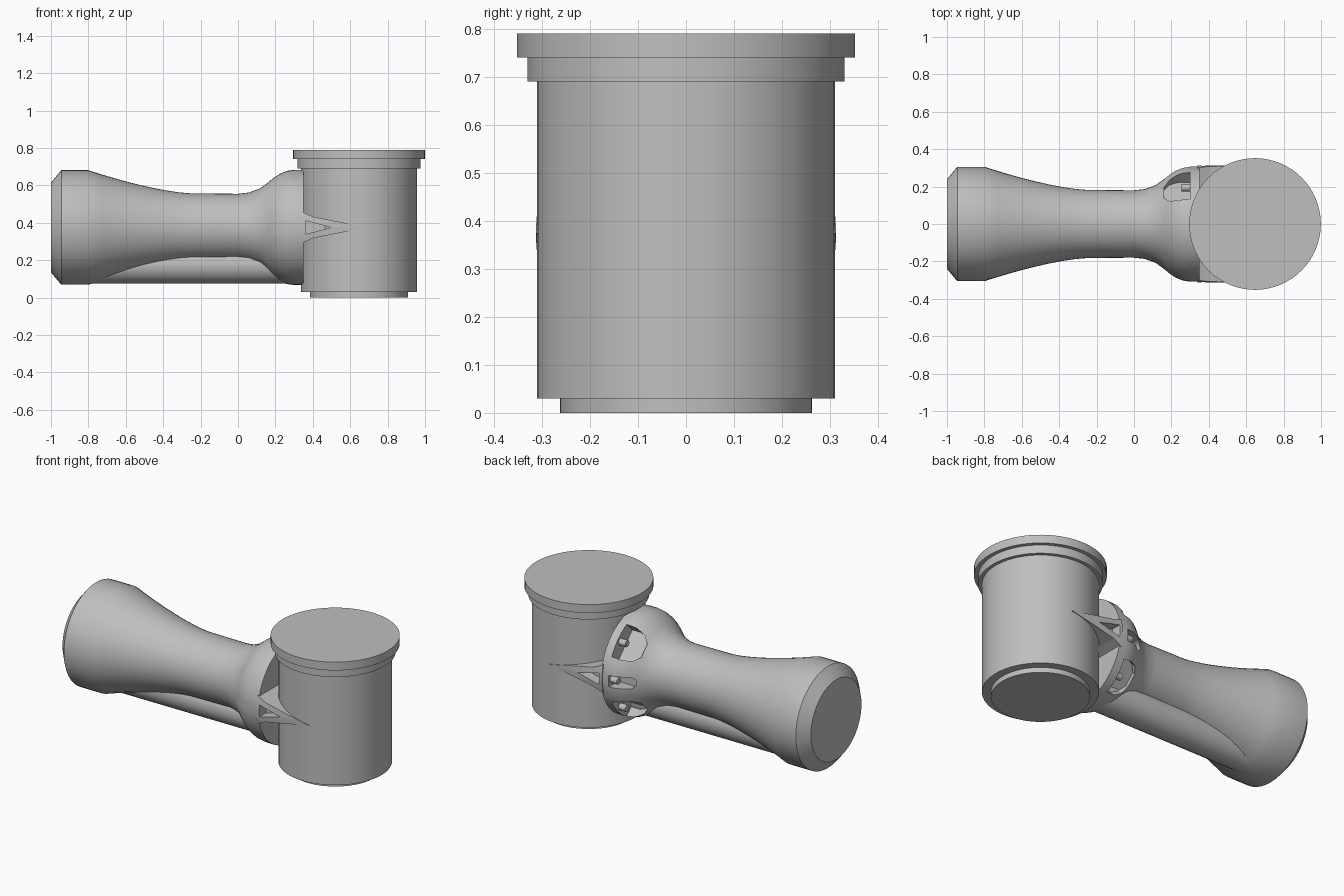
import bpy, bmesh, math
from mathutils import Matrix, Vector

if "Cube" in bpy.data.objects:
    bpy.data.objects.remove(bpy.data.objects["Cube"], do_unlink=True)

grey = bpy.data.materials.new("plain grey")
grey.use_nodes = True
grey.diffuse_color = (0.52, 0.52, 0.52, 1)
grey.node_tree.nodes["Principled BSDF"].inputs["Base Color"].default_value = grey.diffuse_color

AXIS_Z = 0.375      # height of the handle axis
POST_X = 0.647      # centre of the upright drum


def finish(bm, name, smooth=True):
    bmesh.ops.recalc_face_normals(bm, faces=bm.faces)
    mesh = bpy.data.meshes.new(name)
    bm.to_mesh(mesh)
    bm.free()
    mesh.materials.append(grey)
    ob = bpy.data.objects.new(name, mesh)
    bpy.context.collection.objects.link(ob)
    if smooth:
        shade(ob)
    return ob


def shade(ob):
    bpy.ops.object.select_all(action='DESELECT')
    ob.select_set(True)
    bpy.context.view_layer.objects.active = ob
    bpy.ops.object.shade_smooth_by_angle(angle=math.radians(30))


def lathe(name, profile, matrix, segments=48):
    """Revolve (height, radius) points about local z, capping both ends."""
    bm = bmesh.new()
    rings = []
    for h, r in profile:
        rings.append([bm.verts.new((r * math.cos(a), r * math.sin(a), h))
                      for a in (math.tau * i / segments for i in range(segments))])
    for low, high in zip(rings, rings[1:]):
        for i in range(segments):
            j = (i + 1) % segments
            bm.faces.new((low[i], low[j], high[j], high[i]))
    bm.faces.new(rings[0])
    bm.faces.new(rings[-1])
    bm.transform(matrix)
    return finish(bm, name)


def prism(name, outline, depth, matrix):
    """Extrude an (x, z) outline symmetrically along y."""
    bm = bmesh.new()
    base = bm.faces.new([bm.verts.new((x, -depth, z)) for x, z in outline])
    new = bmesh.ops.extrude_face_region(bm, geom=[base])["geom"]
    bmesh.ops.translate(bm, vec=(0, 2 * depth, 0),
                        verts=[v for v in new if isinstance(v, bmesh.types.BMVert)])
    bm.transform(matrix)
    return finish(bm, name, smooth=False)


def boolean(ob, tool, operation='DIFFERENCE'):
    mod = ob.modifiers.new("cut", 'BOOLEAN')
    mod.operation = operation
    mod.object = tool
    mod.solver = 'EXACT'
    bpy.context.view_layer.objects.active = ob
    bpy.ops.object.modifier_apply(modifier=mod.name)
    bpy.data.objects.remove(tool, do_unlink=True)


along_x = Matrix.Translation((0, 0, AXIS_Z)) @ Matrix.Rotation(math.pi / 2, 4, 'Y')

# Upright drum with stepped rim and base
lathe("drum", [(0, 0.263), (0.03, 0.263), (0.03, 0.31), (0.69, 0.31), (0.69, 0.33),
               (0.74, 0.33), (0.74, 0.352), (0.79, 0.352)],
      Matrix.Translation((POST_X, 0, 0)), 64)

# Flared handle: chamfered end, eased taper, waist, bell
profile = [(-1, 0.24), (-0.945, 0.306), (-0.8, 0.306)]
profile += [(-0.8 + 0.55 * t, 0.182 + 0.124 * (1 - t) ** 1.45)
            for t in (i / 8 for i in range(1, 9))]
profile += [(0, 0.18), (0.06, 0.187), (0.12, 0.21), (0.16, 0.24), (0.19, 0.265),
            (0.22, 0.285), (0.26, 0.302), (0.3, 0.308), (0.35, 0.308)]
handle = lathe("handle", profile, along_x)

# Bolt pockets behind the flange, with bolts inside
for degrees in (-45, 0, 45, 135, 180, 225):
    level = degrees % 180 == 0
    half = 0.035 if level else 0.1
    start = 0.16
    turn = Matrix.Translation((0, 0, AXIS_Z)) @ Matrix.Rotation(math.radians(degrees), 4, 'X')
    if level:
        outline = [(0.3, -half), (0.3, half)]
        outline += [(start + half - half * math.sin(a), half * math.cos(a))
                    for a in (math.pi * i / 10 for i in range(11))]
    else:
        outline = [(0.3, -half), (0.3, half), (0.24, half), (0.19, half * 0.8),
                   (start, half * 0.4), (start, -half * 0.4), (0.19, -half * 0.8), (0.24, -half)]
    cutter = prism("pocket_cutter", outline, 0.1, turn @ Matrix.Translation((0, 0.315, 0)))
    cutter.hide_render = True
    boolean(handle, cutter)
    lathe("bolt", [(0.255, 0.02), (0.305, 0.02)],
          turn @ Matrix.Translation((0, 0.275, 0)) @ Matrix.Rotation(math.pi / 2, 4, 'Y'), 16)
shade(handle)

# Pointed side fin joining flange and drum, with recessed triangles
fin = prism("side_fin", [(0.34, -0.085), (0.34, 0.085), (0.4, 0.058),
                         (0.69, 0), (0.4, -0.058)],
            0.4, Matrix.Translation((0, 0, AXIS_Z)))
boolean(fin, lathe("fin_limit", [(0.2, 0.313), (0.9, 0.313)], along_x, 64), 'INTERSECT')
for side in (-1, 1):
    cutter = prism("recess_cutter", [(0.36, -0.036), (0.36, 0.036), (0.5, 0)], 0.1,
                   Matrix.Translation((0, side * 0.35, AXIS_Z)))
    cutter.hide_render = True
    boolean(fin, cutter)
shade(fin)

# Straight tube running under the handle
lathe("under_tube", [(-0.82, 0.1), (0.31, 0.1)],
      Matrix.Translation((0, 0, -0.2)) @ along_x, 32)
